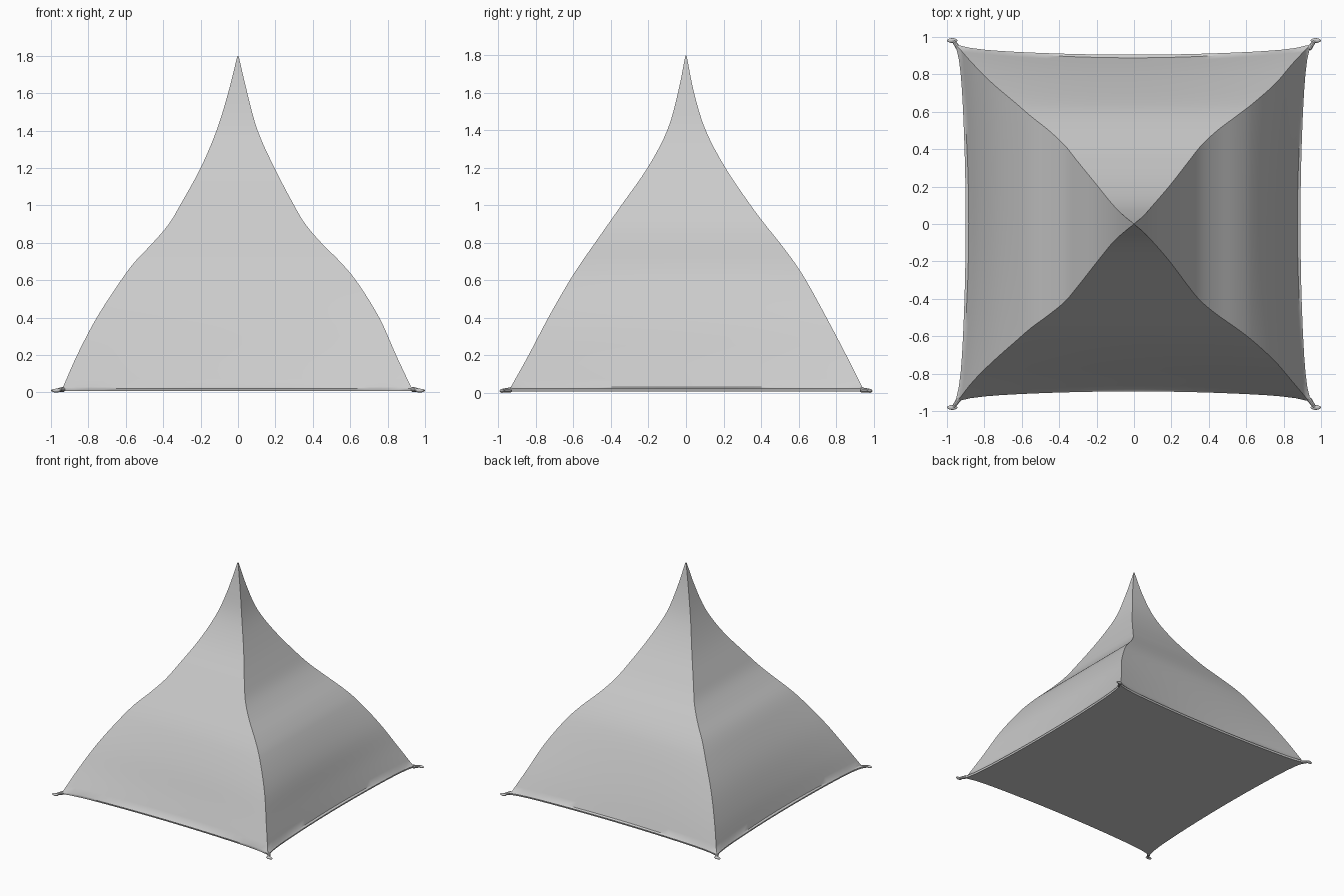
import bpy, bmesh, math
from mathutils import Vector, Matrix

if "Cube" in bpy.data.objects:
    bpy.data.objects.remove(bpy.data.objects["Cube"])

N = 24  # segments per side

# z, x-left, x-right, y-front, y-back of the four ridges
PROFILE = [
    (0.03, -0.935, 0.925, -0.935, 0.94),
    (0.20, -0.86, 0.845, -0.84, 0.855),
    (0.40, -0.755, 0.755, -0.735, 0.75),
    (0.60, -0.625, 0.63, -0.62, 0.64),
    (0.70, -0.55, 0.545, -0.555, 0.575),
    (0.80, -0.455, 0.445, -0.485, 0.50),
    (0.90, -0.37, 0.36, -0.415, 0.42),
    (1.00, -0.31, 0.30, -0.345, 0.345),
    (1.20, -0.20, 0.195, -0.205, 0.21),
    (1.40, -0.115, 0.105, -0.10, 0.105),
    (1.60, -0.053, 0.05, -0.043, 0.043),
    (1.80, -0.003, 0.003, -0.003, 0.003),
]


def smooth_profile(rows, steps=4):
    out = []
    for i in range(len(rows) - 1):
        a, b = rows[i], rows[i + 1]
        p, q = rows[max(i - 1, 0)], rows[min(i + 2, len(rows) - 1)]
        h = b[0] - a[0]
        for s in range(steps):
            t = s / steps
            row = [a[0] + h * t]
            for k in range(1, 5):
                m0 = (b[k] - p[k]) / (b[0] - p[0]) * h
                m1 = (q[k] - a[k]) / (q[0] - a[0]) * h
                row.append((2*t**3 - 3*t*t + 1) * a[k] + (t**3 - 2*t*t + t) * m0
                           + (3*t*t - 2*t**3) * b[k] + (t**3 - t*t) * m1)
            out.append(tuple(row))
    return out + [rows[-1]]


def ring(bm, z, x0, x1, y0, y1, bow, flare=0.0):
    # square ring whose sides bow inward and whose corners flare outward
    corners = [(x0, y0), (x1, y0), (x1, y1), (x0, y1)]
    inward = [(0, 1), (-1, 0), (0, -1), (1, 0)]
    verts = []
    for c in range(4):
        a, b = Vector(corners[c]), Vector(corners[(c + 1) % 4])
        for i in range(N):
            t = 2 * i / N - 1
            d = bow * (1 - t * t) + flare * (1 - abs(t) ** 12)
            p = a.lerp(b, i / N) + Vector(inward[c]) * d
            verts.append(bm.verts.new((p.x, p.y, z)))
    return verts


def loft(name, rings):
    bm = bmesh.new()
    loops = [ring(bm, *r) for r in rings]
    for lo, hi in zip(loops, loops[1:]):
        for i in range(len(lo)):
            j = (i + 1) % len(lo)
            bm.faces.new((lo[i], lo[j], hi[j], hi[i]))
    bm.faces.new(loops[0][::-1])
    bm.faces.new(loops[-1])
    return finish(name, bm)


def finish(name, bm):
    me = bpy.data.meshes.new(name)
    bm.to_mesh(me)
    bm.free()
    ob = bpy.data.objects.new(name, me)
    bpy.context.collection.objects.link(ob)
    bpy.ops.object.select_all(action='DESELECT')
    ob.select_set(True)
    bpy.context.view_layer.objects.active = ob
    bpy.ops.object.shade_smooth_by_angle(angle=math.radians(35))
    return ob


# canopy with concave upper sides, swelling lower sides and a base hem
hem = [(0.008, -0.95, 0.94, -0.945, 0.955, 0.035, 0.02),
       (0.022, -0.955, 0.945, -0.95, 0.96, 0.035, 0.02)]
walls = [(*r, 0.055 * max(0.0, 1 - r[0] / 0.7) ** 1.5) for r in smooth_profile(PROFILE)]
loft("tent_canopy", hem + walls)

# small stakes at the corners, each a short tie with a flattened foot
for name, sx, sy in (("front_left", -1, -1), ("front_right", 1, -1),
                     ("back_left", -1, 1), ("back_right", 1, 1)):
    bm = bmesh.new()
    a, b = Vector((sx * 0.935, sy * 0.935, 0.016)), Vector((sx * 0.968, sy * 0.982, 0.012))
    rot = (b - a).to_track_quat('Z', 'Y').to_matrix().to_4x4()
    bmesh.ops.create_cone(bm, cap_ends=True, segments=10, radius1=0.014, radius2=0.009,
                          depth=(b - a).length, matrix=Matrix.Translation((a + b) / 2) @ rot)
    bmesh.ops.create_uvsphere(bm, u_segments=12, v_segments=8, radius=1,
                              matrix=Matrix.Translation((sx * 0.972, sy * 0.981, 0.01))
                              @ Matrix.Diagonal((0.028, 0.013, 0.01, 1)))
    finish(name + "_stake", bm)
